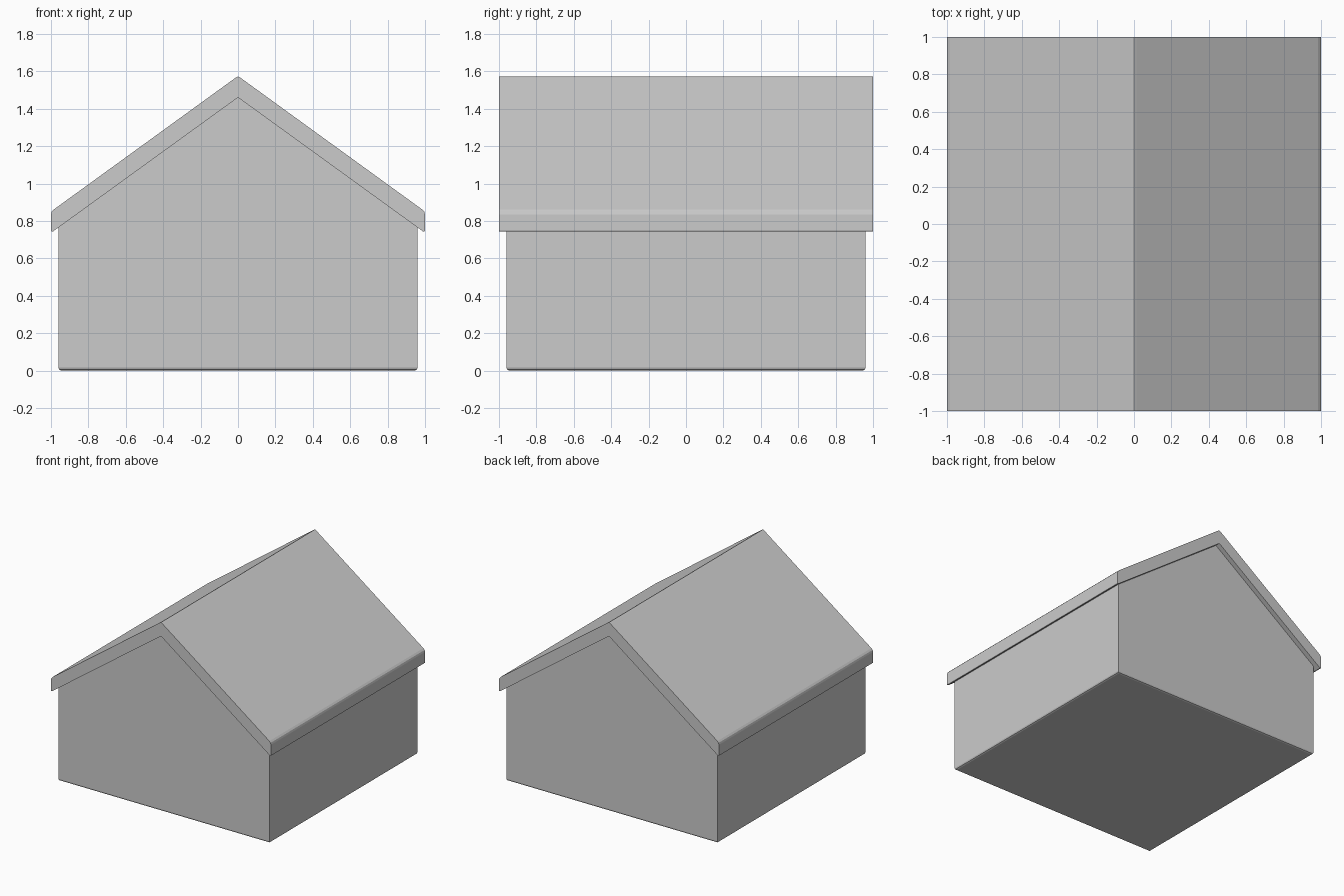
import bpy, bmesh

if "Cube" in bpy.data.objects:
    bpy.data.objects.remove(bpy.data.objects["Cube"])


def extrude_profile(name, pts, half_depth):
    """Closed x/z profile extruded along y, centred on y = 0."""
    bm = bmesh.new()
    face = bm.faces.new([bm.verts.new((x, -half_depth, z)) for x, z in pts])
    ext = bmesh.ops.extrude_face_region(bm, geom=[face])
    verts = [v for v in ext["geom"] if isinstance(v, bmesh.types.BMVert)]
    bmesh.ops.translate(bm, verts=verts, vec=(0, 2 * half_depth, 0))
    bmesh.ops.recalc_face_normals(bm, faces=bm.faces)
    return bm


def finish(bm, name):
    mesh = bpy.data.meshes.new(name)
    bm.to_mesh(mesh)
    bm.free()
    obj = bpy.data.objects.new(name, mesh)
    bpy.context.collection.objects.link(obj)
    return obj


def mirrored(right):
    """Complete a right-hand chain of points with its left-hand mirror."""
    return right + [(-x, z) for x, z in reversed(right) if x > 0]


# House body: gabled block with a softened bottom rim
body = extrude_profile("house_body", mirrored([(0, 1.46), (0.96, 0.765), (0.96, 0)])
                       , 0.96)
rim = [e for e in body.edges if all(v.co.z < 0.001 for v in e.verts)]
bmesh.ops.bevel(body, geom=rim, offset=0.015, segments=2, profile=0.5,
                affect='EDGES')
finish(body, "house_body")

# Roof: pitched slab with rounded ridge and eave edges
outer = [(0, 1.572), (0.006, 1.57), (0.015, 1.564),
         (0.985, 0.861), (0.996, 0.849), (1.0, 0.834),
         (1.0, 0.748), (0.997, 0.743), (0.99, 0.743)]
left_outer = [(-x, z) for x, z in reversed(outer) if x > 0]
roof = extrude_profile("roof", outer + [(0, 1.46)] + left_outer, 1.0)
finish(roof, "roof")
